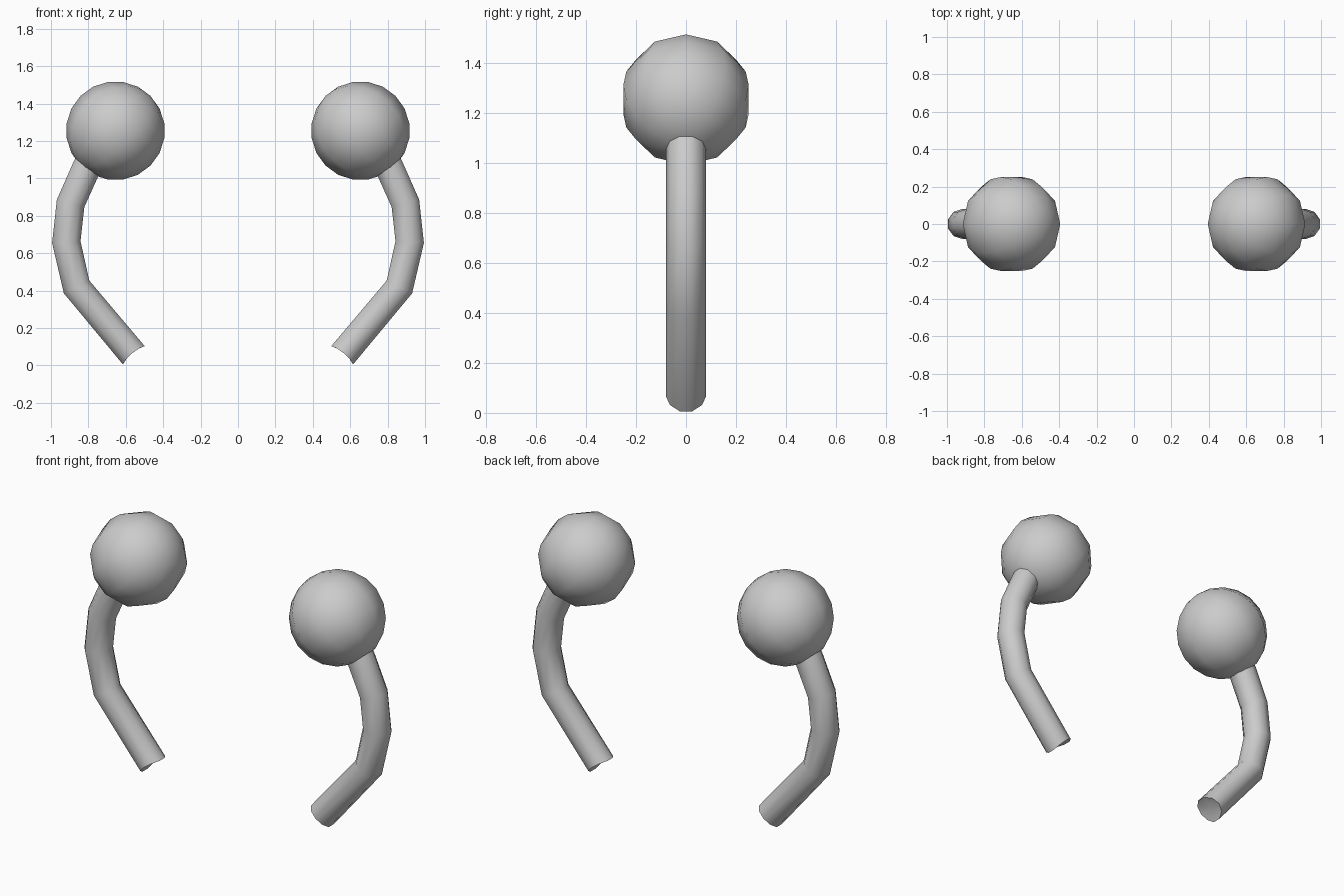
import bpy, bmesh, math
from mathutils import Vector, Matrix

cube = bpy.data.objects.get("Cube")
if cube:
    bpy.data.objects.remove(cube, do_unlink=True)

SIDES = 10
grey = bpy.data.materials.new("plain_grey")
grey.use_nodes = True
colour = (0.6, 0.6, 0.6, 1)
grey.diffuse_color = colour
grey.node_tree.nodes["Principled BSDF"].inputs["Base Color"].default_value = colour


def finish(bm, name, angle):
    bmesh.ops.recalc_face_normals(bm, faces=bm.faces)
    mesh = bpy.data.meshes.new(name)
    bm.to_mesh(mesh)
    bm.free()
    mesh.materials.append(grey)
    obj = bpy.data.objects.new(name, mesh)
    bpy.context.collection.objects.link(obj)
    bpy.ops.object.select_all(action="DESELECT")
    obj.select_set(True)
    bpy.context.view_layer.objects.active = obj
    bpy.ops.object.shade_smooth_by_angle(angle=math.radians(angle))


def ball(name, side):
    # round knob whose poles lie on a diagonal axis
    bm = bmesh.new()
    place = (Matrix.Translation((side * 0.655, 0, 1.255))
             @ Matrix.Rotation(-side * math.pi / 4, 4, "Y")
             @ Matrix.Rotation(math.pi / 2, 4, "Z")
             @ Matrix.Rotation(0, 4, "Z"))
    bmesh.ops.create_uvsphere(bm, u_segments=SIDES, v_segments=SIDES,
                              radius=0.264, matrix=place)
    finish(bm, name, 60)


def stalk(name, side):
    # bent tube, from inside the ball down to the inward-pointing tip
    path = [Vector((side * x, 0, z)) for x, z in
            ((0.75, 1.17), (0.812, 1.053), (0.895, 0.867),
             (0.918, 0.66), (0.863, 0.42), (0.553, 0.05))]
    bm = bmesh.new()
    rings = []
    for i, p in enumerate(path):
        before = (p - path[i - 1]).normalized() if i else Vector()
        after = (path[i + 1] - p).normalized() if i + 1 < len(path) else Vector()
        along = (before + after).normalized()
        across = along.cross(Vector((0, 1, 0)))
        ring = []
        for k in range(SIDES):
            a = math.tau * k / SIDES
            # the tip's rim is scooped back at its sides
            scoop = 0.02 * abs(math.cos(a)) if i == len(path) - 1 else 0
            ring.append(bm.verts.new(
                p + Vector((0, 0.08 * math.cos(a), 0))
                + across * 0.08 * math.sin(a) - along * scoop))
        rings.append(ring)
    for r, s in zip(rings, rings[1:]):
        for k in range(SIDES):
            n = (k + 1) % SIDES
            bm.faces.new((r[k], r[n], s[n], s[k]))
    # closed ends, the tip slightly hollow
    bm.faces.new(rings[0])
    centre = bm.verts.new(path[-1] - along * 0.03)
    for k in range(SIDES):
        bm.faces.new((rings[-1][k], rings[-1][(k + 1) % SIDES], centre))
    finish(bm, name, 50)


for label, side in (("left", 1), ("right", -1)):
    ball(label + "_ball", side)
    stalk(label + "_stalk", side)
